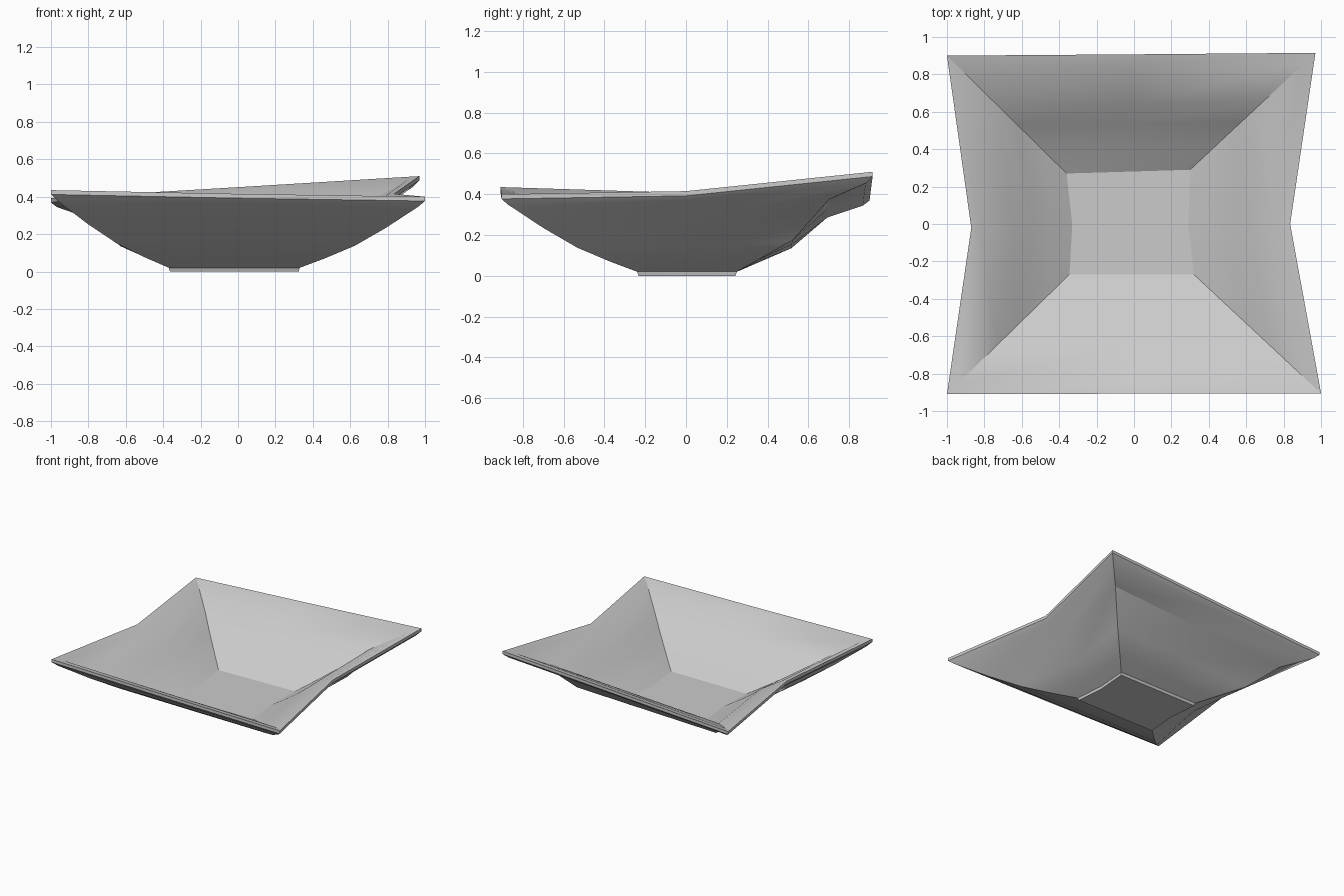
import bpy, bmesh

if "Cube" in bpy.data.objects:
    bpy.data.objects.remove(bpy.data.objects["Cube"])

# Eight stations round the dish: front-left, front, front-right, right, back-right, back, back-left, left
foot = [(-.37, -.24), (-.02, -.24), (.33, -.24), (.31, 0), (.33, .25), (-.02, .25), (-.37, .25), (-.35, 0)]
floor = [(-.345, -.27), (-.01, -.27), (.32, -.27), (.29, 0), (.30, .29), (-.03, .28), (-.36, .27), (-.33, 0)]
rim = [(-1, -.91, .435), (0, -.907, .415), (1, -.905, .40), (.835, 0, .415),
       (.97, .915, .51), (-.015, .907, .45), (-1, .90, .392), (-.87, -.02, .407)]


def per_station(front, back):
    """Front and back wall profiles, averaged for the side stations."""
    side = [tuple((p + q) / 2 for p, q in zip(a, b)) for a, b in zip(front, back)]
    return [front, front, front, side, back, back, back, side]


# Wall profiles: (fraction outward, fraction of height)
outer = per_station([(0, 0), (.2, .14), (.44, .33), (.69, .60), (.95, .92), (1, 1)],
                    [(0, 0), (.15, .12), (.41, .33), (.68, .76), (.95, .93), (1, 1)])
inner = per_station([(0, 0), (.2, .19), (.42, .42), (.60, .63), (.90, .95), (1, 1)],
                    [(0, 0), (.2, .21), (.41, .44), (.58, .67), (.90, .95), (1, 1)])
LIP = .023


def wall_rings(base, z0, drop, profiles):
    rings = []
    for k in range(6):
        ring = []
        for (bx, by), (rx, ry, rz), prof in zip(base, rim, profiles):
            t, h = prof[k]
            ring.append((bx + (rx - bx) * t, by + (ry - by) * t, z0 + (rz - drop - z0) * h))
        rings.append(ring)
    return rings


# Foot, outer wall, lip, inner wall and floor as one closed skin
rings = [[(x * .985, y * .97, 0) for x, y in foot]]
rings += wall_rings(foot, .02, LIP, outer)
rings += wall_rings(floor, .07, 0, inner)[::-1]

bm = bmesh.new()
loops = [[bm.verts.new(p) for p in ring] for ring in rings]
for a, b in zip(loops, loops[1:]):
    for i in range(8):
        j = (i + 1) % 8
        bm.faces.new((a[i], a[j], b[j], b[i]))
bm.faces.new(loops[0][::-1])
bm.faces.new(loops[-1])
bmesh.ops.recalc_face_normals(bm, faces=bm.faces)
mesh = bpy.data.meshes.new("square_dish")
bm.to_mesh(mesh)
bm.free()
dish = bpy.data.objects.new("square_dish", mesh)
bpy.context.collection.objects.link(dish)
bpy.context.view_layer.objects.active = dish
dish.select_set(True)
bpy.ops.object.shade_smooth_by_angle(angle=0.42)
